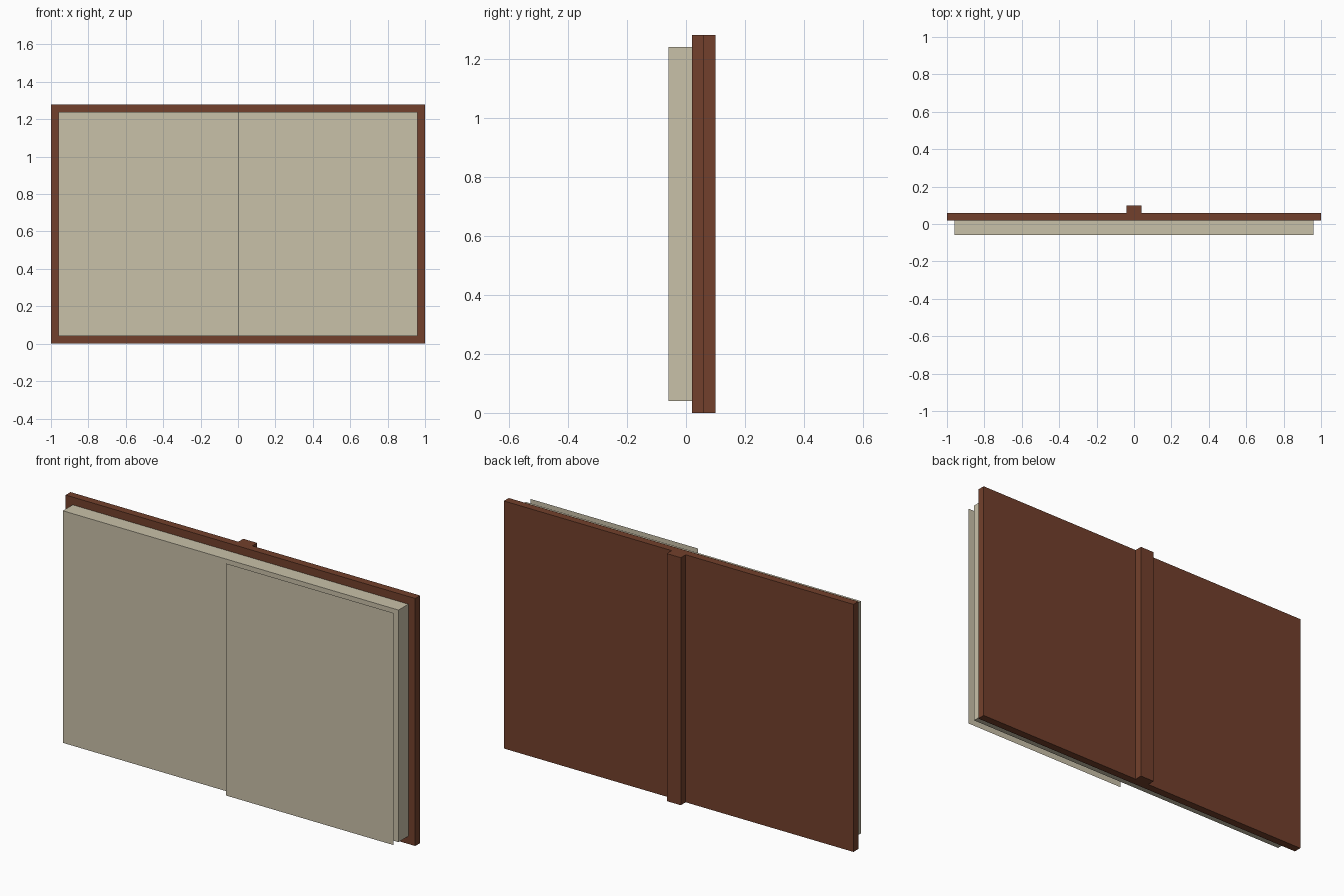
import bpy
import bmesh
from mathutils import Vector

cube = bpy.data.objects.get("Cube")
if cube:
    bpy.data.objects.remove(cube, do_unlink=True)


def make_material(name, rgb):
    mat = bpy.data.materials.new(name)
    mat.use_nodes = True
    colour = (*rgb, 1.0)
    mat.diffuse_color = colour
    bsdf = next(n for n in mat.node_tree.nodes if n.type == 'BSDF_PRINCIPLED')
    bsdf.inputs["Base Color"].default_value = colour
    return mat


def add_object(name, bm, mat):
    mesh = bpy.data.meshes.new(name)
    bm.to_mesh(mesh)
    bm.free()
    mesh.materials.append(mat)
    obj = bpy.data.objects.new(name, mesh)
    bpy.context.collection.objects.link(obj)
    return obj


def add_box(name, low, high, mat):
    low, high = Vector(low), Vector(high)
    bm = bmesh.new()
    bmesh.ops.create_cube(bm, size=1.0)
    bmesh.ops.scale(bm, vec=high - low, verts=bm.verts)
    bmesh.ops.translate(bm, vec=(low + high) / 2, verts=bm.verts)
    return add_object(name, bm, mat)


leather = make_material("brown leather", (0.171, 0.051, 0.025))
paper = make_material("cream paper", (0.584, 0.533, 0.397))

HEIGHT = 1.28
MARGIN = 0.04
PAGE_X = 1 - MARGIN
PAGE_TOP = HEIGHT - MARGIN

# Open cover board with the spine behind it
add_box("cover", (-1, 0.02, 0), (1, 0.06, HEIGHT), leather)
add_box("spine", (-0.04, 0.06, 0), (0.04, 0.10, HEIGHT), leather)

# Block of pages
add_box("page_block", (-PAGE_X, -0.06, MARGIN), (PAGE_X, 0.02, PAGE_TOP), paper)

# Single loose page floating in front of one half, with no thickness
bm = bmesh.new()
corners = [(0, MARGIN), (PAGE_X, MARGIN), (PAGE_X, PAGE_TOP), (0, PAGE_TOP)]
bm.faces.new([bm.verts.new((x, -0.10, z)) for x, z in corners])
add_object("loose_page", bm, paper)
